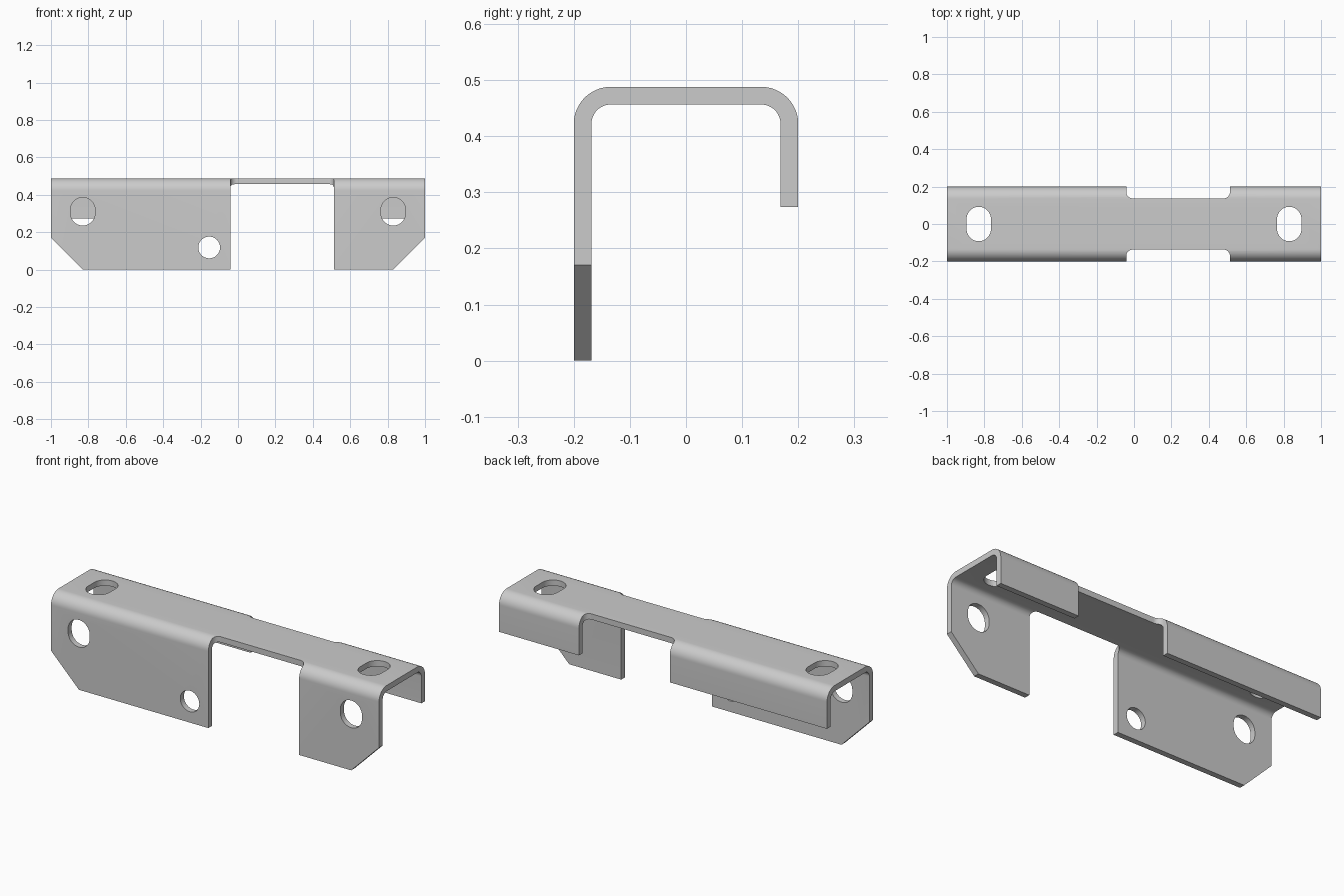
import bpy, bmesh
from math import sin, cos, pi, radians
from mathutils import Vector

if "Cube" in bpy.data.objects:
    bpy.data.objects.remove(bpy.data.objects["Cube"])

T, R, TOP, HALF_W = 0.0315, 0.066, 0.488, 0.2
FRONT_END, BACK_END = 0.0, 0.274


def arc(cx, cy, r, a0, a1, n=12):
    return [(cx + r * cos(radians(a0 + (a1 - a0) * i / n)),
             cy + r * sin(radians(a0 + (a1 - a0) * i / n))) for i in range(n + 1)]


def prism(name, pts, to3d, a, b):
    """Extrude a 2D outline between depths a and b; to3d(u, v, depth) places it."""
    bm = bmesh.new()
    face = bm.faces.new([bm.verts.new(to3d(u, v, a)) for u, v in pts])
    out = bmesh.ops.extrude_face_region(bm, geom=[face])
    shift = Vector(to3d(0, 0, b)) - Vector(to3d(0, 0, a))
    bmesh.ops.translate(bm, vec=shift,
                        verts=[g for g in out["geom"] if isinstance(g, bmesh.types.BMVert)])
    bmesh.ops.recalc_face_normals(bm, faces=bm.faces)
    me = bpy.data.meshes.new(name)
    bm.to_mesh(me)
    bm.free()
    ob = bpy.data.objects.new(name, me)
    bpy.context.collection.objects.link(ob)
    return ob


def along_x(u, v, d): return (d, u, v)
def along_y(u, v, d): return (u, d, v)
def along_z(u, v, d): return (u, v, d)


def slot(cx, cy, r, half_len):
    s = half_len - r
    return arc(cx, cy + s, r, 0, 180, 24) + arc(cx, cy - s, r, 180, 360, 24)


# Bent channel: long front leg, short back leg
c, zc = HALF_W - R, TOP - R
profile = ([(-HALF_W, FRONT_END)] + arc(-c, zc, R, 180, 90) + arc(c, zc, R, 90, 0)
           + [(HALF_W, BACK_END), (HALF_W - T, BACK_END)]
           + arc(c, zc, R - T, 0, 90) + arc(-c, zc, R - T, 90, 180)
           + [(-HALF_W + T, FRONT_END)])
bracket = prism("channel_bracket", profile, along_x, -1, 1)

cutters = []

# Notches through both bends, with rounded inner corners
x0, x1, yn, rn = -0.041, 0.513, 0.137, 0.034
for s in (-1, 1):
    outline = ([(x0, 0.3)] + arc(x0 + rn, yn + rn, rn, 180, 270)
               + arc(x1 - rn, yn + rn, rn, 270, 360) + [(x1, 0.3)])
    cutters.append(prism("notch_cutter", [(x, s * y) for x, y in outline], along_z, -0.2, 0.7))

# Mirrored end slots and lower corner chamfers
for s in (-1, 1):
    cutters.append(prism("top_slot_cutter", slot(s * 0.83, 0, 0.065, 0.092), along_z, 0.43, 0.6))
    cutters.append(prism("front_slot_cutter", slot(s * 0.83, 0.31, 0.066, 0.075), along_y, -0.3, -0.1))
    cutters.append(prism("chamfer_cutter",
                         [(s * 0.73, -0.1), (s * 1.1, -0.1), (s * 1.1, 0.27)], along_y, -0.3, -0.1))

# Small round hole in the front leg
cutters.append(prism("round_hole_cutter", arc(-0.154, 0.118, 0.058, 0, 360, 48)[:-1],
                     along_y, -0.3, -0.1))

# Cut everything out
bpy.context.view_layer.objects.active = bracket
bracket.select_set(True)
for cutter in cutters:
    mod = bracket.modifiers.new("cut", "BOOLEAN")
    mod.operation, mod.solver, mod.object = "DIFFERENCE", "EXACT", cutter
    bpy.ops.object.modifier_apply(modifier=mod.name)
    bpy.data.objects.remove(cutter)

bpy.ops.object.shade_smooth_by_angle(angle=radians(30))
